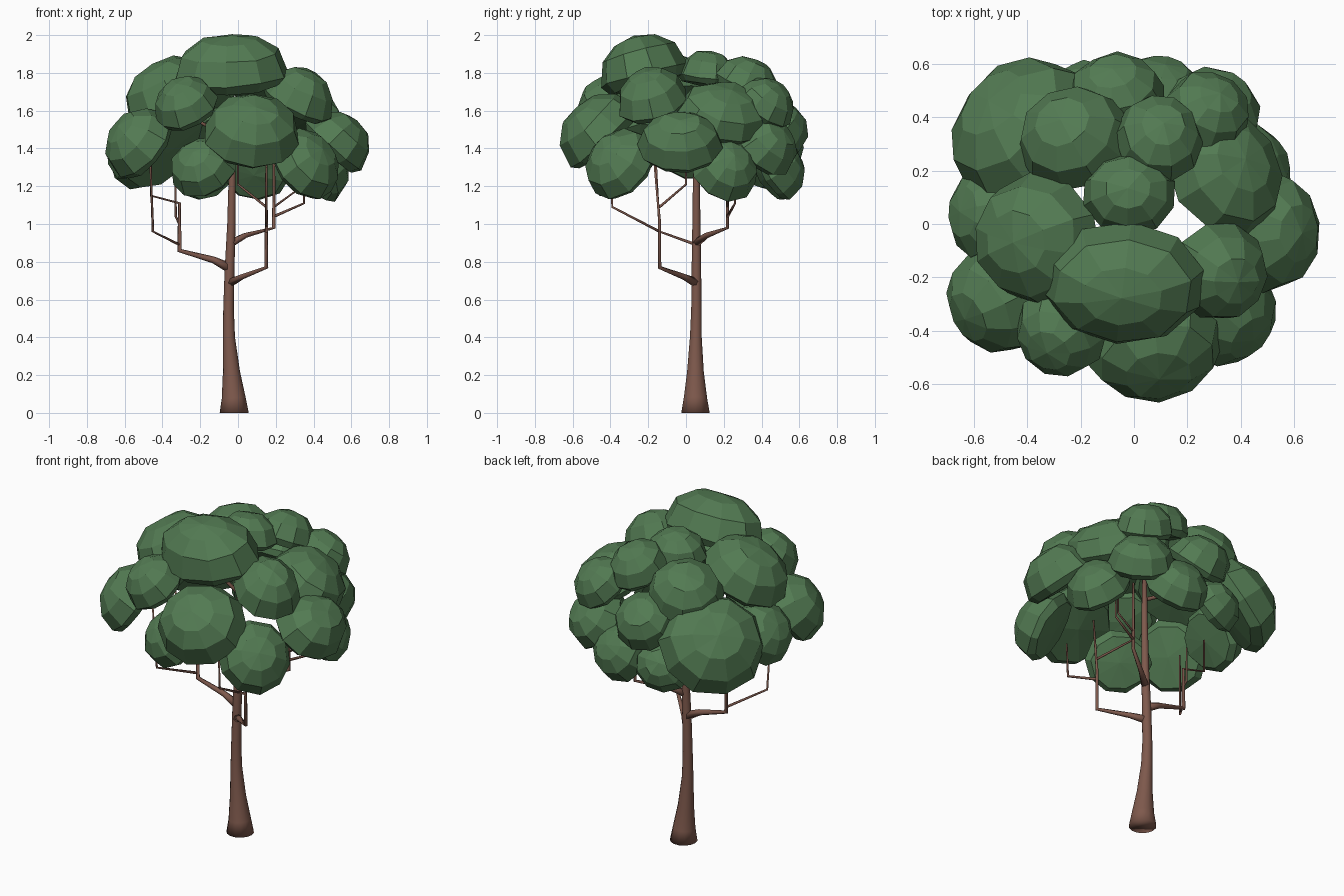
import bpy, bmesh, math, random
from mathutils import Vector

random.seed(4)

def material(name, rgb):
    m = bpy.data.materials.new(name)
    m.diffuse_color = (*rgb, 1)
    return m

LEAF = material("leaf green", (0.085, 0.195, 0.085))
BARK = material("bark brown", (0.21, 0.10, 0.073))

def finish(name, bm, mat, smooth):
    bmesh.ops.recalc_face_normals(bm, faces=bm.faces)
    me = bpy.data.meshes.new(name)
    bm.to_mesh(me)
    bm.free()
    for p in me.polygons:
        p.use_smooth = smooth
    me.materials.append(mat)
    ob = bpy.data.objects.new(name, me)
    bpy.context.collection.objects.link(ob)
    return ob

# Tapered tube along a path of (x, y, z, radius)
def tube(name, path, sides):
    bm = bmesh.new()
    pts = [Vector(p[:3]) for p in path]
    rings = []
    for i, p in enumerate(pts):
        d = pts[min(i + 1, len(pts) - 1)] - pts[max(i - 1, 0)]
        if i == 0 and p.z < 0.01:
            d = Vector((0, 0, 1))
        q = Vector((0, 0, 1)).rotation_difference(d)
        r = path[i][3]
        rings.append([bm.verts.new(p + q @ Vector((r * math.cos(a), r * math.sin(a), 0)))
                      for a in (2 * math.pi * k / sides for k in range(sides))])
    for a, b in zip(rings, rings[1:]):
        for k in range(sides):
            bm.faces.new((a[k], a[(k + 1) % sides], b[(k + 1) % sides], b[k]))
    bm.faces.new(rings[0])
    bm.faces.new(rings[-1])
    return finish(name, bm, BARK, True)

# Faceted dome: broad cap, steep rim band, shallow underside; tilted outwards
PROFILE = [(0.48, 0.90), (0.84, 0.56), (1.0, 0.0), (0.85, -0.22)]
SEG = 10

def clump(i, x, y, z, rx, ry, h, heart=1.0):
    bm = bmesh.new()
    out = Vector((x, y, z - heart)).normalized()
    side = Vector((0, 0, 1)).cross(out).normalized()   # level direction
    if abs(y) > abs(x) and z > 1.7:
        side = Vector((1, 0, 0))
    up = out.cross(side).normalized()
    side = up.cross(out)
    c = Vector((x, y, z))

    def vert(px, py, pz):
        return bm.verts.new(c + side * px * rx * 1.04 + up * py * ry * 1.04
                            + out * (pz - 0.35) * h * 1.15)

    turn = random.uniform(0, 6.28)
    rings = []
    for r, pz in PROFILE:
        ring = []
        for k in range(SEG):
            a = turn + 2 * math.pi * k / SEG
            rr = r * random.uniform(0.97, 1.03)
            ring.append(vert(rr * math.cos(a), rr * math.sin(a), pz + random.uniform(-.03, .03)))
        rings.append(ring)
    top, bottom = vert(0, 0, 1.0), vert(0, 0, -0.3)
    for k in range(SEG):
        n = (k + 1) % SEG
        bm.faces.new((top, rings[0][k], rings[0][n]))
        bm.faces.new((bottom, rings[-1][n], rings[-1][k]))
        for a, b in zip(rings, rings[1:]):
            bm.faces.new((a[k], b[k], b[n], a[n]))
    finish("leaf_clump_%02d" % i, bm, LEAF, False)

CLUMPS = [  # centre, level radius, slope radius, height, heart height
    (-0.04, -0.24, 1.86, .30, .23, .19),           # top front
    (-0.39, -0.06, 1.73, .24, .25, .18),           # top left
    (-0.46, 0.39, 1.46, .29, .28, .19),            # back left, large
    (-0.24, 0.34, 1.71, .21, .20, .16),
    (0.10, 0.34, 1.78, .16, .17, .13),
    (-0.02, 0.12, 1.82, .17, .15, .13),            # crown middle
    (0.36, 0.21, 1.61, .25, .22, .16),             # right back
    (0.34, -0.19, 1.70, .18, .19, .16),            # right front
    (0.55, -0.03, 1.46, .22, .19, .16, 0.85),      # far right
    (0.29, 0.44, 1.66, .16, .16, .13),
    (-0.07, 0.51, 1.54, .18, .17, .14),
    (0.08, -0.49, 1.52, .25, .23, .18),            # front middle
    (-0.29, -0.43, 1.66, .17, .17, .14),
    (-0.55, -0.31, 1.45, .20, .20, .16),           # left front
    (0.38, -0.37, 1.34, .20, .20, .15),            # right front, low
    (-0.57, 0.04, 1.42, .19, .18, .14),
    (-0.20, -0.39, 1.32, .18, .17, .14),
    (0.46, 0.22, 1.31, .18, .18, .14),
    (0.32, 0.45, 1.43, .18, .17, .14),
    (0.10, 0.51, 1.31, .18, .17, .14),
    (-0.19, 0.50, 1.29, .16, .15, .13),
]
for i, c in enumerate(CLUMPS, 1):
    clump(i, *c)

# Trunk with flared foot
tube("trunk", [(-.02, .05, 0, .077), (-.023, .05, .08, .063), (-.035, .05, .22, .045),
               (-.048, .052, .4, .032), (-.05, .055, .55, .028), (-.045, .055, .75, .026),
               (-.035, .055, 1.0, .022), (-.03, .055, 1.3, .018), (-.03, .055, 1.65, .012)], 14)

# Main boughs and their twigs
BOUGHS = [
    [(-.05, .055, .77, .026), (-.13, .055, .81, .018), (-.31, .055, .86, .013), (-.31, .055, 1.11, .008),
     (-.46, .055, 1.15, .006), (-.46, .055, 1.35, .005)],
    [(-.31, .055, .89, .008), (-.45, -.14, .96, .007), (-.465, -.16, 1.35, .005)],
    [(-.31, .055, 1.0, .007), (-.33, .06, 1.04, .006), (-.33, .06, 1.25, .005)],
    [(-.04, .05, .69, .024), (.02, -.01, .72, .016), (.15, -.14, .77, .011), (.15, -.14, 1.02, .008),
     (.15, -.17, 1.35, .005)],
    [(.15, -.14, .96, .008), (.15, -.39, 1.09, .007), (.15, -.40, 1.3, .005)],
    [(.15, -.14, 1.09, .007), (0, 0, 1.21, .006), (0, 0, 1.4, .005)],
    [(-.035, .055, .9, .022), (.04, .11, .94, .015), (.19, .22, .98, .01), (.19, .22, 1.4, .006)],
    [(.19, .22, 1.04, .008), (.35, .26, 1.11, .006), (.35, .26, 1.3, .005)],
    [(.19, .22, 1.09, .006), (.30, .22, 1.17, .005), (.30, .22, 1.3, .005)],
    [(-.03, .055, 1.45, .012), (-.22, .07, 1.55, .008), (-.24, .07, 1.65, .005)],
]
for i, b in enumerate(BOUGHS, 1):
    tube("branch_%02d" % i, b, 6)
